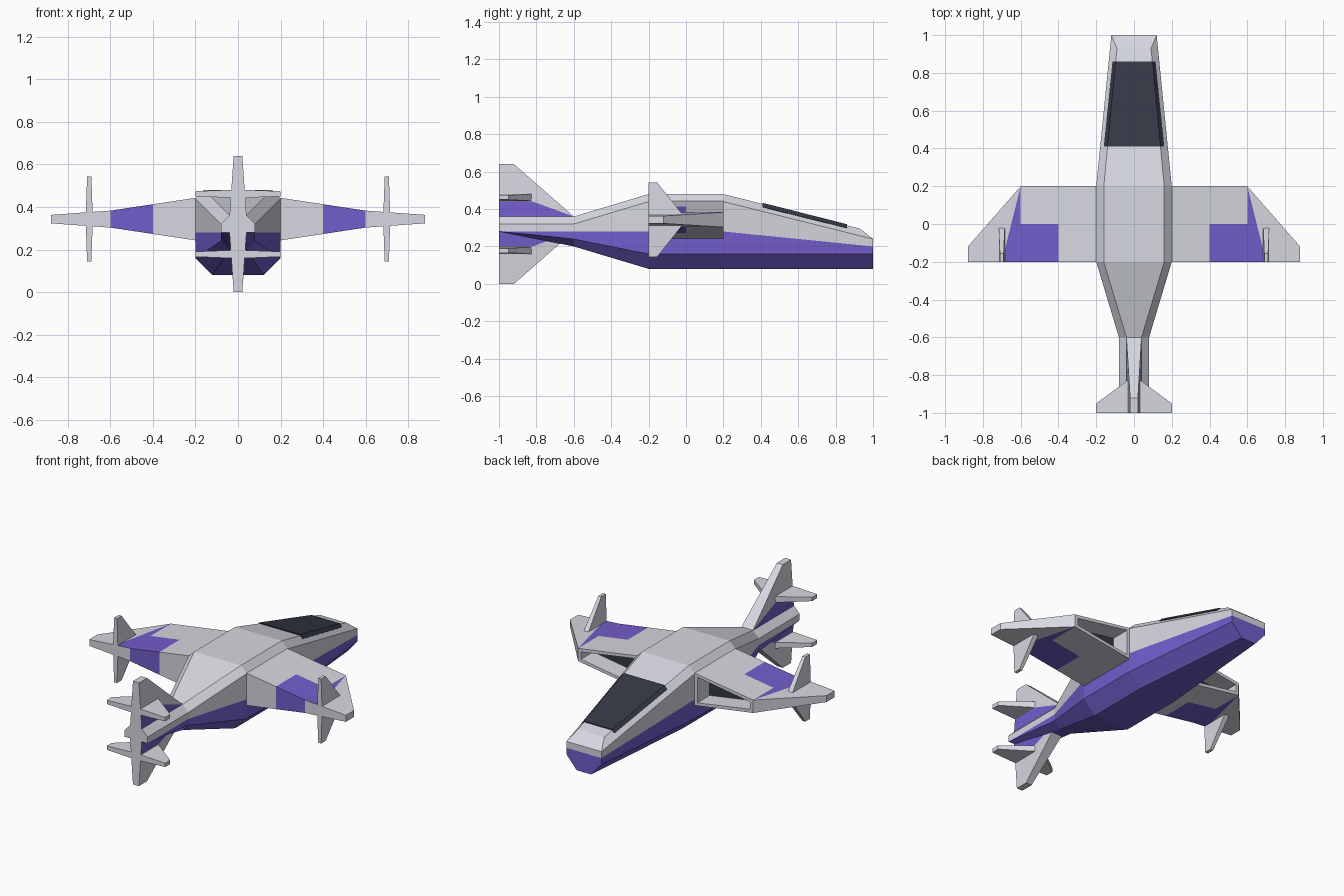
import bpy, bmesh
from mathutils import Vector

if "Cube" in bpy.data.objects:
    bpy.data.objects.remove(bpy.data.objects["Cube"])


def material(name, rgb):
    m = bpy.data.materials.new(name)
    m.diffuse_color = (*rgb, 1)
    m.use_nodes = True
    m.node_tree.nodes["Principled BSDF"].inputs["Base Color"].default_value = m.diffuse_color
    return m


GREY, PURPLE, DARK = 0, 1, 2
MATS = [material("hull_grey", (0.68, 0.69, 0.75)),
        material("purple_paint", (0.17, 0.11, 0.60)),
        material("dark_glass", (0.035, 0.04, 0.06))]


def build(name, verts, faces, mirror=False, edit=None):
    """faces: list of (vertex indices, material index)"""
    bm = bmesh.new()
    vs = [bm.verts.new(v) for v in verts]
    for idx, mat in faces:
        bm.faces.new([vs[i] for i in idx]).material_index = mat
    bmesh.ops.remove_doubles(bm, verts=bm.verts, dist=1e-4)
    bmesh.ops.recalc_face_normals(bm, faces=bm.faces)
    if edit:
        edit(bm)
    me = bpy.data.meshes.new(name)
    bm.to_mesh(me)
    bm.free()
    for m in MATS:
        me.materials.append(m)
    ob = bpy.data.objects.new(name, me)
    bpy.context.collection.objects.link(ob)
    if mirror:
        ob.modifiers.new("mirror", 'MIRROR')
    return ob


def slab(name, panels, thick, place, mirror=False, edit=None):
    """Tapered plate from (outline, face material, wall material) panels in span/chord space."""
    verts, faces, count = [], [], {}
    for poly, _, _ in panels:
        for a, b in zip(poly, poly[1:] + poly[:1]):
            count[frozenset((a, b))] = count.get(frozenset((a, b)), 0) + 1
    for poly, mat, wall in panels:
        k, n = len(verts), len(poly)
        for sign in (1, -1):
            verts += [place(s, y, sign * thick(s)) for s, y in poly]
        faces += [(range(k, k + n), mat), (range(k + n, k + 2 * n), mat)]
        for i in range(n):
            j = (i + 1) % n
            if count[frozenset((poly[i], poly[j]))] == 1:
                faces.append(((k + i, k + j, k + n + j, k + n + i), wall))
    return build(name, verts, faces, mirror, edit)


# Fuselage: half sections bottom, chine, paint line, shoulder, roof
def section(y, bx, bz, w, cz, sz, hz, tx, tz, ty):
    right = [(bx, y, bz), (w, y, cz), (w, y, sz), (w, y, hz), (tx, ty, tz)]
    return right + [(-x, yy, z) for x, yy, z in reversed(right)]


rings = [section(-1.0, .04, .28, .08, .28, .28, .32, .04, .36, -1.0),
         section(-0.6, .04, .20, .08, .24, .28, .32, .04, .36, -0.6),
         section(-0.2, .12, .08, .20, .16, .28, .44, .16, .48, -0.2),
         section(0.2, .12, .08, .20, .16, .28, .44, .16, .48, 0.2),
         section(1.0, .05, .08, .12, .16, .20, .24, .09, .295, 0.93)]
strip = [PURPLE, PURPLE, GREY, GREY, GREY, GREY, GREY, PURPLE, PURPLE, PURPLE]
bm = bmesh.new()
rows = [[bm.verts.new(p) for p in r] for r in rings]
for a, b in zip(rows, rows[1:]):
    for i in range(10):
        j = (i + 1) % 10
        bm.faces.new((a[i], a[j], b[j], b[i])).material_index = strip[i]
for r in (rows[0], rows[-1]):
    for idx, mat in (((0, 1, 2, 7, 8, 9), PURPLE), ((2, 3, 6, 7), GREY), ((3, 4, 5, 6), GREY)):
        bm.faces.new([r[i] for i in idx]).material_index = mat
bmesh.ops.remove_doubles(bm, verts=bm.verts, dist=1e-4)
bmesh.ops.dissolve_degenerate(bm, edges=bm.edges, dist=1e-4)
bmesh.ops.recalc_face_normals(bm, faces=bm.faces)
me = bpy.data.meshes.new("fuselage")
bm.to_mesh(me)
bm.free()
for m in MATS:
    me.materials.append(m)
bpy.context.collection.objects.link(bpy.data.objects.new("fuselage", me))

# Canopy: thin dark shell wrapped over the sloping nose roof
cv = []
for y, tx, tz, sx, sz in ((.41, .14, .433, .16, .411), (.86, .098, .319, .114, .300)):
    cv += [(-sx, y, sz), (-tx, y, tz), (tx, y, tz), (sx, y, sz),
           (tx, y, tz - .03), (-tx, y, tz - .03)]
build("canopy", cv, [((i, (i + 1) % 6, (i + 1) % 6 + 6, i + 6), DARK) for i in range(6)]
      + [(range(6), DARK), (range(6, 12), DARK)])


# Wings with a recessed intake in the leading edge
def intake(bm):
    front = [f for f in bm.faces if f.normal.y > 0.9]
    bmesh.ops.inset_individual(bm, faces=front, thickness=0.027)
    for f in front:
        inner = bmesh.ops.extrude_discrete_faces(bm, faces=[f])["faces"][0]
        bmesh.ops.translate(bm, verts=inner.verts, vec=Vector((0, -0.12, 0)))
        inner.material_index = DARK
    bmesh.ops.remove_doubles(bm, verts=bm.verts, dist=1e-5)


def wing_half(x):
    return .1 - (x - .2) * .15 if x <= .6 else .04 - (x - .6) * .0714


wing = [([(.2, -.2), (.4, -.2), (.4, 0), (.6, 0), (.6, .2), (.2, .2)], GREY, GREY),
        ([(.4, -.2), (.6, -.2), (.6, 0), (.4, 0)], PURPLE, PURPLE),
        ([(.6, -.2), (.7, -.2), (.6, .2), (.6, 0)], PURPLE, GREY),
        ([(.7, -.2), (.88, -.2), (.88, -.12), (.6, .2)], GREY, GREY)]
slab("wings", wing, wing_half, lambda s, y, t: (s, y, .343 + t), True, intake)

# Wing-tip fins, tail fins and tail planes, above and below
tip = [([(0, -.2), (0, -.02), (.03, -.02), (.2, -.155), (.2, -.2)], GREY, GREY)]
tail = [([(0, -1), (0, -.6), (.08, -.82), (.08, -1)], PURPLE, GREY),
        ([(.08, -1), (.08, -.82), (0, -.6), (.28, -.92), (.28, -1)], GREY, GREY)]
plane = [([(0, -1), (0, -.81), (.03, -.825), (.2, -.95), (.2, -1)], GREY, GREY)]
for label, d in (("upper", 1), ("lower", -1)):
    slab(label + "_tip_fins", tip, lambda s: .017 - s * .035,
         lambda s, y, t: (.7 + t, y, .343 + d * s), True)
    slab(label + "_tail_fin", tail, lambda s: .04 - s * .07,
         lambda s, y, t: (t, y, .32 + d * (.04 + s)))
    slab(label + "_tail_planes", plane, lambda s: .02 - s * .04,
         lambda s, y, t: (s, y, .32 + d * .142 + t), True)
